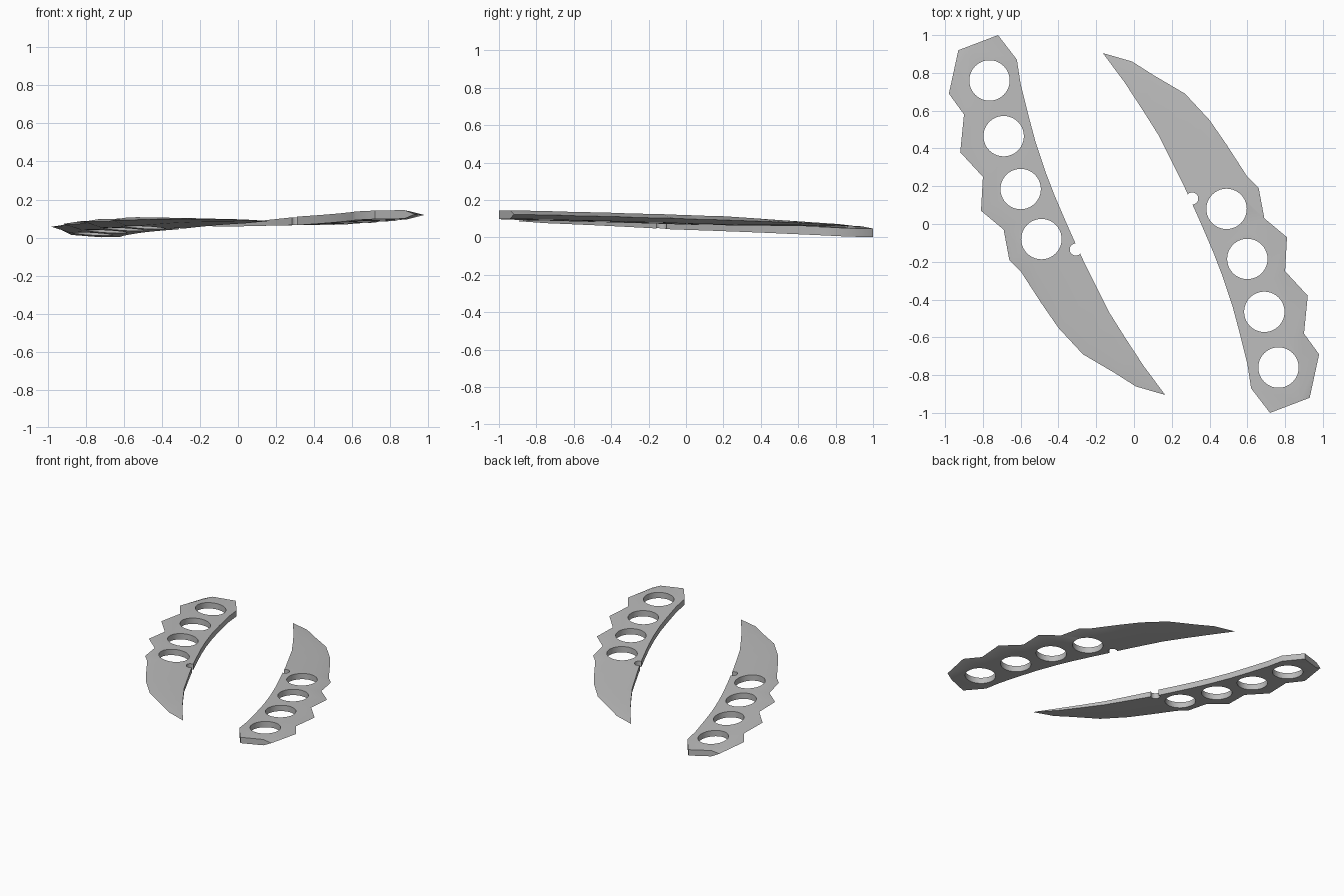
import bpy, bmesh
from mathutils import Matrix, Vector

if "Cube" in bpy.data.objects:
    bpy.data.objects.remove(bpy.data.objects["Cube"], do_unlink=True)

steel = bpy.data.materials.new("grey_steel")
steel.use_nodes = True
colour = (0.5, 0.5, 0.5, 1)
steel.diffuse_color = colour
bsdf = next(n for n in steel.node_tree.nodes if n.type == 'BSDF_PRINCIPLED')
bsdf.inputs["Base Color"].default_value = colour

# Cutting edge with finger bumps, from the butt towards the tip
EDGE = [(-.93, .92), (-.98, .69), (-.90, .58), (-.92, .38), (-.80, .25),
        (-.81, .07), (-.69, -.03), (-.66, -.19), (-.60, -.25), (-.49, -.42),
        (-.40, -.55), (-.27, -.69), (-.10, -.79), (.01, -.86)]
# Matching points along the thick spine
SPINE = [(-.72, 1.0), (-.62, .87), (-.60, .74), (-.555, .56), (-.52, .43),
         (-.47, .28), (-.42, .15), (-.36, .01), (-.32, -.08), (-.265, -.20),
         (-.20, -.33), (-.13, -.47), (-.045, -.605), (.05, -.75)]
TIP = (.165, -.905)
HOLES = [(-.765, .76), (-.69, .465), (-.60, .185), (-.49, -.08)]
NOTCH = (-.308, -.135)
HALF = 0.0225
BLADE_START = 8


def to_object(bm, name):
    mesh = bpy.data.meshes.new(name)
    bm.to_mesh(mesh)
    bm.free()
    obj = bpy.data.objects.new(name, mesh)
    bpy.context.collection.objects.link(obj)
    return obj


def blank():
    """Wedge-section body: thick spine, flat sides, ground outer edge."""
    bm = bmesh.new()
    rings = []
    for i, (e, s) in enumerate(zip(EDGE, SPINE)):
        blade = max(0, i - BLADE_START) / (len(EDGE) - BLADE_START)
        h = HALF * (1 - 0.75 * blade)
        mid_h = h * (1 - 0.3 * min(1, blade * 2))
        edge, spine = Vector((*e, 0)), Vector((*s, 0))
        mid = spine.lerp(edge, 0.74 - 0.14 * blade)
        up = Vector((0, 0, 1))
        ring = [spine + up * h, mid + up * mid_h, edge,
                mid - up * mid_h, spine - up * h]
        rings.append([bm.verts.new(p) for p in ring])
    n = len(rings[0])
    for a, b in zip(rings, rings[1:]):
        for j in range(n):
            k = (j + 1) % n
            bm.faces.new((a[j], a[k], b[k], b[j]))
    tip = bm.verts.new((*TIP, 0))
    for j in range(n):
        bm.faces.new((rings[-1][j], rings[-1][(j + 1) % n], tip))
    bm.faces.new(rings[0])
    bmesh.ops.recalc_face_normals(bm, faces=bm.faces)
    return bm


def hole_cutter():
    bm = bmesh.new()
    for x, y, r in [(*h, .107) for h in HOLES] + [(*NOTCH, .032)]:
        bmesh.ops.create_cone(bm, cap_ends=True, segments=40, radius1=r, radius2=r,
                              depth=0.3, matrix=Matrix.Translation((x, y, 0)))
    obj = to_object(bm, "hole_cutter")
    obj.hide_render = True
    return obj


def knife(name, side, a, b, c):
    """side 1 keeps the outline, -1 turns it half round; a, b, c tilt it."""
    obj = to_object(blank(), name)
    cutter = hole_cutter()
    mod = obj.modifiers.new("finger_holes", 'BOOLEAN')
    mod.operation = 'DIFFERENCE'
    mod.solver = 'EXACT'
    mod.object = cutter
    bpy.ops.object.select_all(action='DESELECT')
    obj.select_set(True)
    bpy.context.view_layer.objects.active = obj
    bpy.ops.object.modifier_apply(modifier=mod.name)
    bpy.data.objects.remove(cutter, do_unlink=True)
    for v in obj.data.vertices:
        x, y = v.co.x * side, v.co.y * side
        v.co = (x, y, v.co.z + a * x + b * y + c)
    obj.data.materials.clear()
    obj.data.materials.append(steel)
    bpy.ops.object.shade_smooth_by_angle(angle=0.52)


knife("left_lying_knife", 1, -.056, -.059, .043)
knife("right_lying_knife", -1, .022, -.021, .083)
